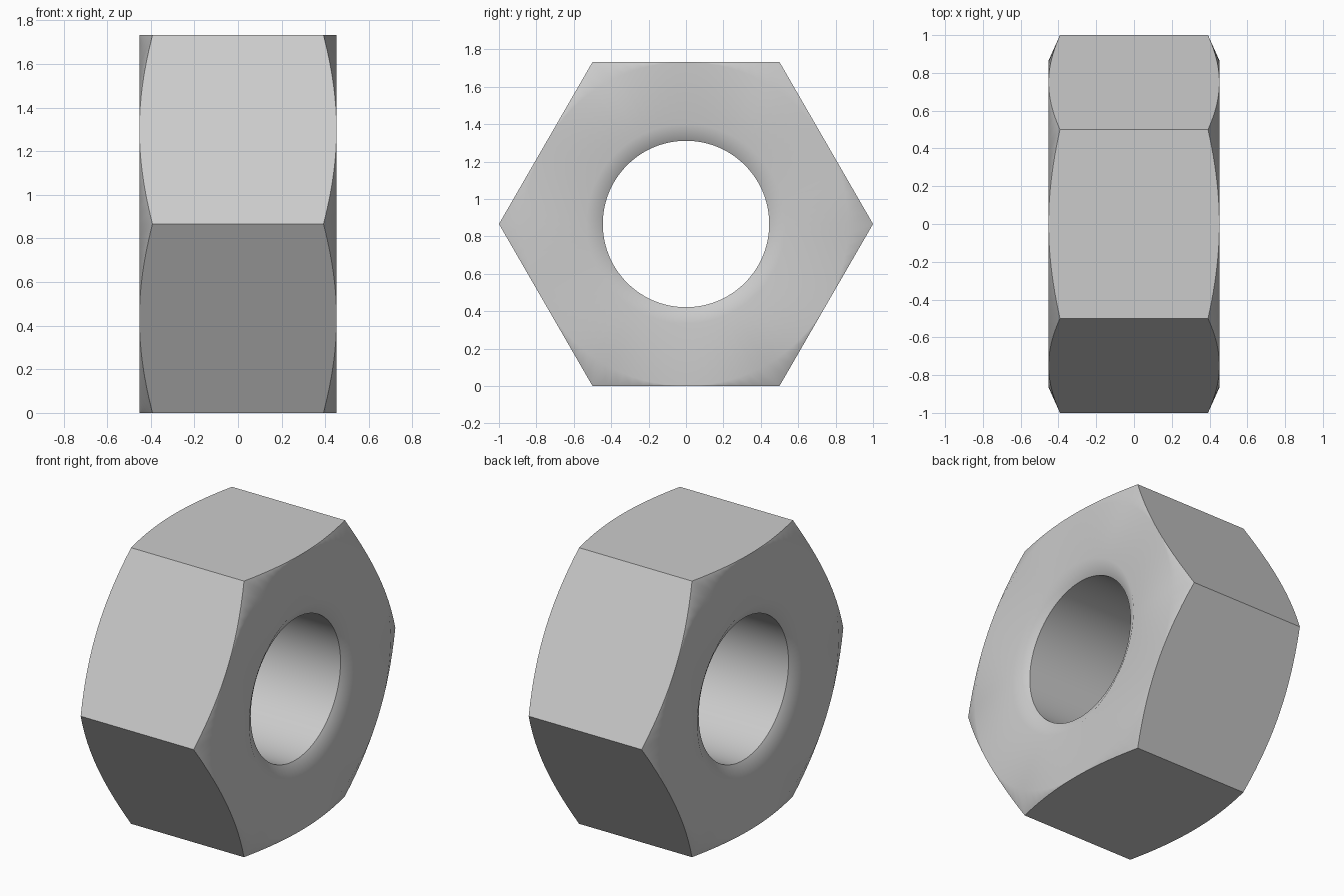
import bpy, bmesh
from math import cos, sin, pi, radians, sqrt

cube = bpy.data.objects.get("Cube")
if cube:
    bpy.data.objects.remove(cube, do_unlink=True)

SEGMENTS = 96            # multiple of 12: a step on every corner and flat centre
APOTHEM = sqrt(3) / 2    # centre to flat, with corners at radius 1
HALF = 0.452             # half thickness
CORNER = 0.392           # half thickness at the corners
BORE, SINK, SINK_DEPTH = 0.445, 0.533, 0.052


def hex_radius(angle):
    """Distance from the axis to the hexagon outline."""
    return APOTHEM / cos(angle % (pi / 3) - pi / 6)


def section(angle):
    """Closed (x, radius) loop: bore, countersink, face, corner chamfer, flat."""
    r = hex_radius(angle)
    edge = HALF - (HALF - CORNER) * (r - APOTHEM) / (1 - APOTHEM)
    side = [(HALF - SINK_DEPTH, BORE), (HALF, SINK), (HALF, APOTHEM), (edge, r)]
    return side + [(-x, rad) for x, rad in reversed(side)]


# Hex nut body, swept around the x axis
bm = bmesh.new()
rings = []
for i in range(SEGMENTS):
    a = 2 * pi * i / SEGMENTS
    rings.append([bm.verts.new((x, r * cos(a), APOTHEM + r * sin(a)))
                  for x, r in section(a)])
for i, ring in enumerate(rings):
    after = rings[(i + 1) % SEGMENTS]
    for j in range(len(ring)):
        k = (j + 1) % len(ring)
        bm.faces.new((ring[j], ring[k], after[k], after[j]))
bmesh.ops.remove_doubles(bm, verts=bm.verts, dist=1e-5)
bmesh.ops.recalc_face_normals(bm, faces=bm.faces)
mesh = bpy.data.meshes.new("hex_nut")
bm.to_mesh(mesh)
bm.free()
nut = bpy.data.objects.new("hex_nut", mesh)
bpy.context.collection.objects.link(nut)

# Plain grey metal
grey = bpy.data.materials.new("grey")
grey.use_nodes = True
colour = (0.6, 0.6, 0.6, 1)
grey.diffuse_color = colour
grey.node_tree.nodes["Principled BSDF"].inputs["Base Color"].default_value = colour
mesh.materials.append(grey)

# Smooth shading with crisp hexagon and bore edges
bpy.context.view_layer.objects.active = nut
nut.select_set(True)
bpy.ops.object.shade_smooth_by_angle(angle=radians(35))
weighted = nut.modifiers.new("weighted_normals", 'WEIGHTED_NORMAL')
weighted.keep_sharp = True
